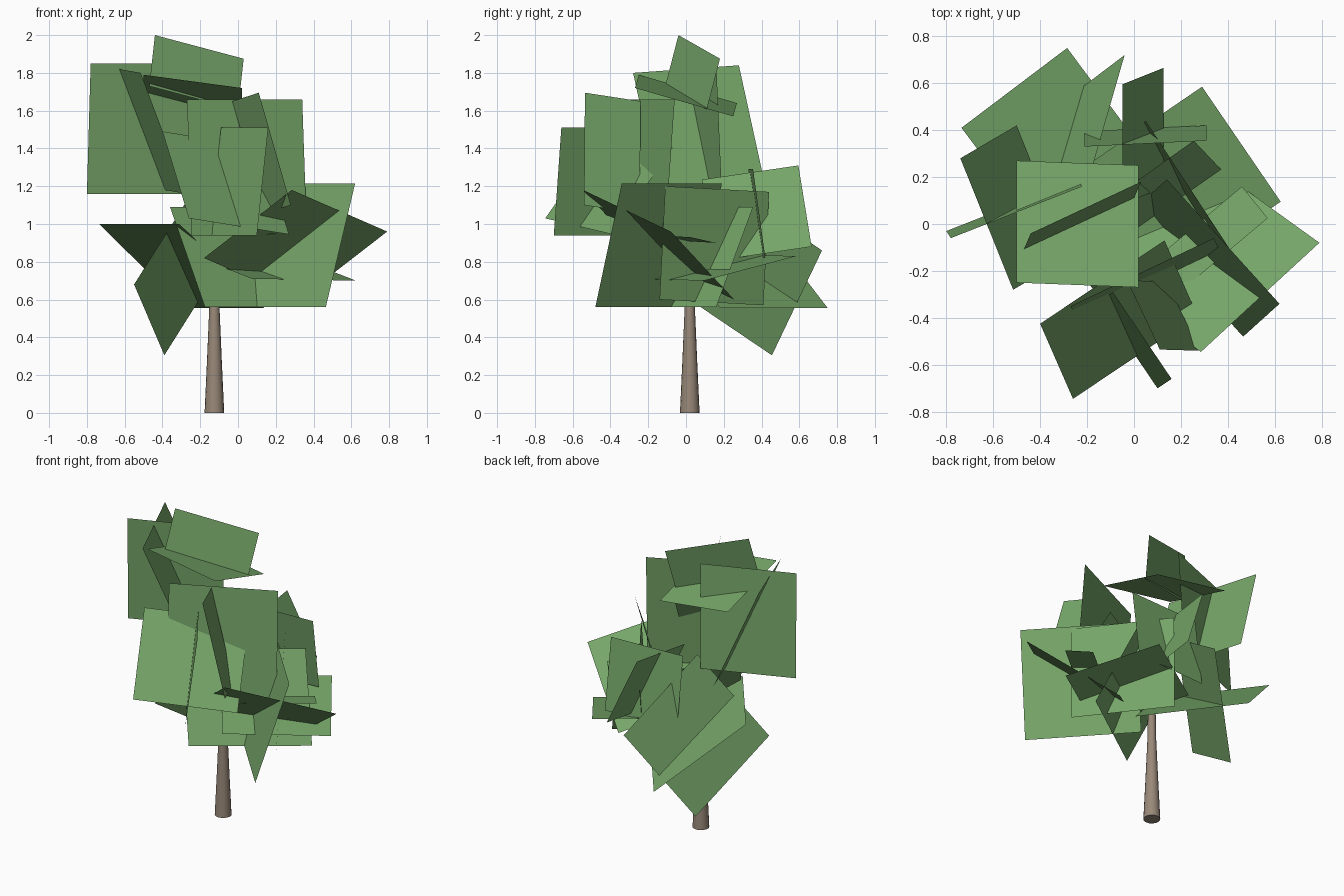
import bpy, bmesh
from math import cos, sin, tau
from mathutils import Vector


def material(name, colour):
    m = bpy.data.materials.new(name)
    m.diffuse_color = (*colour, 1)
    return m


leaf_green = material("leaf_green", (0.18, 0.38, 0.14))
bark_brown = material("bark_brown", (0.32, 0.25, 0.19))


def add_object(name, bm, mat):
    mesh = bpy.data.meshes.new(name)
    bm.to_mesh(mesh)
    bm.free()
    mesh.materials.append(mat)
    ob = bpy.data.objects.new(name, mesh)
    bpy.context.collection.objects.link(ob)
    return ob


def leaf_layer(name, cards):
    """One flat rectangle per card: a corner and its two neighbours."""
    bm = bmesh.new()
    for corner, side_a, side_b in cards:
        c, a, b = Vector(corner), Vector(side_a), Vector(side_b)
        bm.faces.new([bm.verts.new(p) for p in (c, a, a + b - c, b)])
    add_object(name, bm, leaf_green)


# Trunk: tapered round column with a flared foot, ending inside the crown
bm = bmesh.new()
sides, rings = 16, []
for z, r in ((0, 0.052), (0.28, 0.039), (0.56, 0.027), (1.0, 0.02)):
    rings.append([bm.verts.new((-0.125 + r * cos(tau * i / sides),
                                0.02 + r * sin(tau * i / sides), z))
                  for i in range(sides)])
for low, high in zip(rings, rings[1:]):
    for i in range(sides):
        j = (i + 1) % sides
        bm.faces.new((low[i], low[j], high[j], high[i]))
bm.faces.new(rings[-1])
bm.faces.new(rings[0][::-1])
trunk = add_object("trunk", bm, bark_brown)
bpy.context.view_layer.objects.active = trunk
trunk.select_set(True)
bpy.ops.object.shade_smooth_by_angle()

# Crown top: cards around the peak
leaf_layer("upper_leaves", [
    ((-0.78, -0.06, 1.85), (-0.80, -0.03, 1.16), (-0.22, 0.16, 1.85)),
    ((-0.44, -0.04, 2.00), (0.03, 0.18, 1.875), (-0.47, -0.11, 1.73)),
    ((-0.50, -0.25, 1.79), (0.02, -0.27, 1.72), (-0.50, 0.27, 1.64)),
    ((-0.74, 0.28, 1.84), (-0.50, 0.42, 1.20), (-0.515, -0.28, 1.80)),
])

# Crown middle: mostly upright cards
leaf_layer("middle_leaves", [
    ((0.16, -0.66, 1.51), (0.10, -0.70, 0.94), (-0.09, -0.29, 1.51)),
    ((-0.27, -0.35, 1.66), (0.34, -0.06, 1.66), (-0.245, -0.40, 0.94)),
    ((0.11, -0.535, 1.695), (0.28, -0.54, 1.10), (-0.03, -0.24, 1.65)),
    ((-0.26, -0.745, 1.03), (-0.40, -0.425, 1.49), (0.27, -0.39, 0.945)),
    ((-0.05, 0.595, 1.31), (0.125, 0.665, 0.88), (-0.05, 0.085, 1.235)),
    ((-0.21, 0.33, 1.29), (0.31, 0.355, 1.29), (-0.21, 0.395, 0.82)),
])

# Crown base: spreading and hanging cards
leaf_layer("lower_leaves", [
    ((-0.285, 0.75, 0.555), (-0.735, 0.41, 1.0), (0.14, 0.18, 0.555)),
    ((-0.39, 0.455, 0.305), (-0.55, -0.10, 0.68), (-0.04, 0.72, 0.86)),
    ((0.62, -0.34, 1.215), (0.465, -0.48, 0.56), (0.14, 0.19, 1.215)),
    ((-0.175, -0.275, 0.56), (0.44, 0.16, 0.56), (-0.36, -0.08, 1.09)),
    ((0.05, 0.44, 1.17), (0.41, -0.11, 1.20), (0.02, 0.41, 0.57)),
    ((0.79, -0.08, 0.96), (0.285, -0.545, 1.18), (0.325, 0.255, 0.60)),
    ((0.29, 0.585, 0.83), (0.625, 0.095, 0.70), (-0.26, 0.21, 0.84)),
    ((0.57, 0.025, 0.93), (0.46, 0.16, 0.90), (0.17, -0.31, 0.95)),
])
